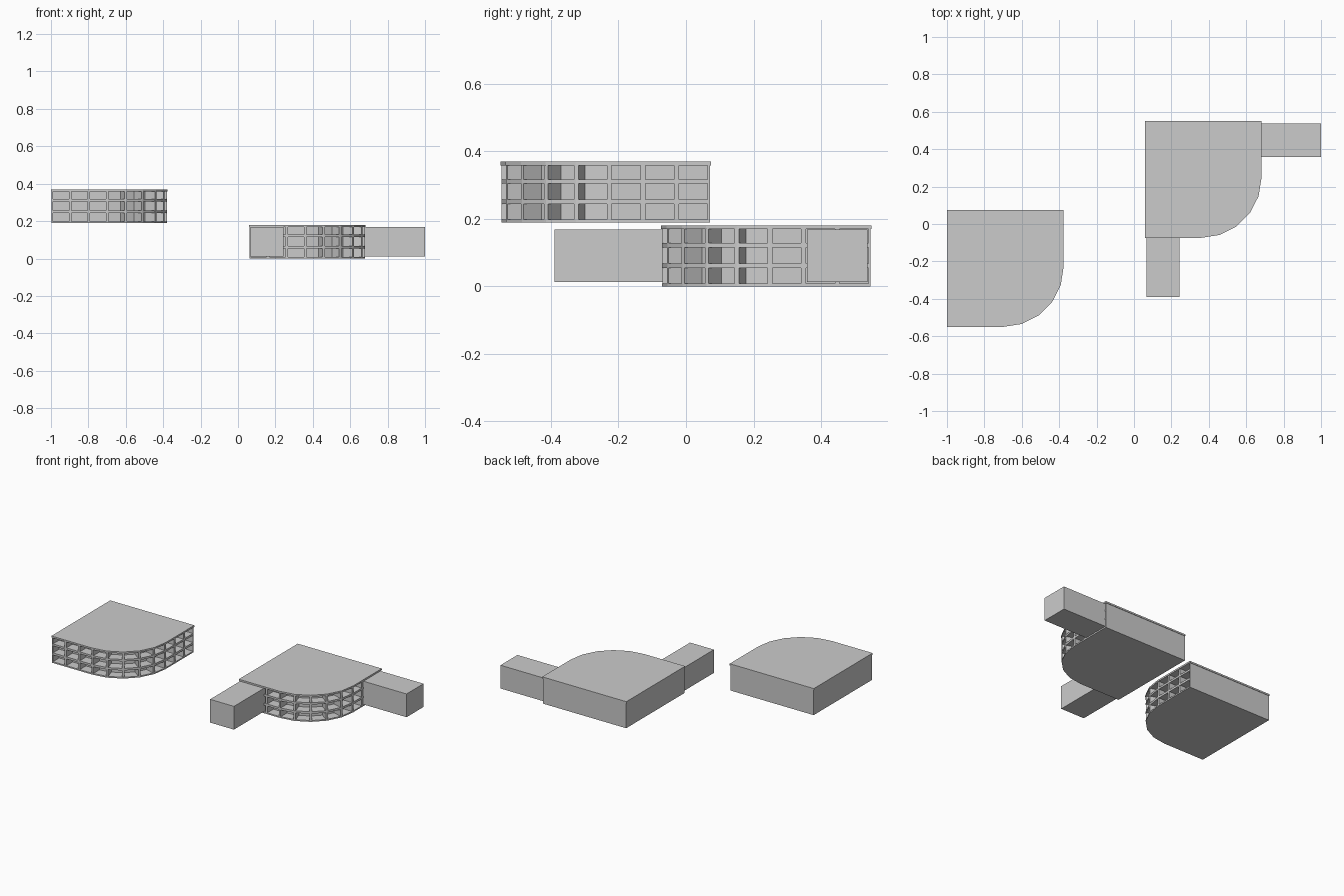
import bpy
import bmesh
from math import cos, sin, pi
from mathutils import Vector, Matrix

cube = bpy.data.objects.get("Cube")
if cube:
    bpy.data.objects.remove(cube, do_unlink=True)

STRAIGHT, RADIUS = 0.298, 0.32     # straight facade run and corner radius
SIZE = STRAIGHT + RADIUS
BAYS, ARC = 3, 5                   # window bays per straight run and on the curve
DEPTH, FIN = 0.065, 0.014          # window recess depth, fin thickness
HEIGHT, ROOF_Z, LIP = 0.18, 0.169, 0.003

grey = bpy.data.materials.new("light grey")
grey.use_nodes = True
grey.diffuse_color = (0.6, 0.6, 0.6, 1)
grey.node_tree.nodes["Principled BSDF"].inputs["Base Color"].default_value = (0.6, 0.6, 0.6, 1)


def make_object(name, bm, location=(0, 0, 0)):
    bmesh.ops.recalc_face_normals(bm, faces=bm.faces)
    mesh = bpy.data.meshes.new(name)
    bm.to_mesh(mesh)
    bm.free()
    mesh.materials.append(grey)
    obj = bpy.data.objects.new(name, mesh)
    obj.location = location
    bpy.context.collection.objects.link(obj)
    return obj


def add_box(bm, low, high, matrix=Matrix()):
    low, high = Vector(low), Vector(high)
    scale = Matrix.Diagonal((high - low).to_4d())
    scale[3][3] = 1
    bmesh.ops.create_cube(bm, size=1, matrix=matrix @ Matrix.Translation((low + high) / 2) @ scale)


def add_prism(bm, points, z0, z1):
    face = bm.faces.new([bm.verts.new((x, y, z0)) for x, y in points])
    result = bmesh.ops.extrude_face_region(bm, geom=[face], use_keep_orig=True)
    top = [v for v in result["geom"] if isinstance(v, bmesh.types.BMVert)]
    bmesh.ops.translate(bm, verts=top, vec=(0, 0, z1 - z0))


def outline(inset=0, back=0):
    """Square plan with one rounded corner; origin at the back corner."""
    r = RADIUS - inset
    points = [(-back, back), (SIZE - inset, back)]
    for i in range(ARC + 1):
        a = -i * pi / 2 / ARC
        points.append((STRAIGHT + r * cos(a), -STRAIGHT + r * sin(a)))
    return points + [(-back, -SIZE + inset)]


def fin_positions():
    """Fin centre on the facade and the direction it faces."""
    step = STRAIGHT / BAYS
    for i in range(BAYS):
        offset = max(i * step, FIN / 4)
        thick = FIN / 2 if i == 0 else FIN
        yield (SIZE, -offset), 0, thick
        yield (offset, -SIZE), -pi / 2, thick
    for i in range(ARC + 1):
        a = -i * pi / 2 / ARC
        yield (STRAIGHT + RADIUS * cos(a), -STRAIGHT + RADIUS * sin(a)), a, FIN


def build_block(name, location):
    # Solid core behind the windows
    bm = bmesh.new()
    add_prism(bm, outline(DEPTH), 0, ROOF_Z)
    make_object(name + "_core", bm, location)

    # Floor slabs reaching the facade line
    bm = bmesh.new()
    for z0, z1 in ((0, 0.009), (0.054, 0.068), (0.115, 0.128)):
        add_prism(bm, outline(), z0, z1)
    make_object(name + "_floor_slabs", bm, location)

    # Upright fins between the windows
    bm = bmesh.new()
    for (x, y), angle, thick in fin_positions():
        matrix = Matrix.Translation((x, y, 0)) @ Matrix.Rotation(angle, 4, "Z")
        add_box(bm, (-DEPTH - 0.005, -thick / 2, 0.002), (-0.001, thick / 2, ROOF_Z), matrix)
    make_object(name + "_window_fins", bm, location)

    # Roof plate with a slight overhang
    bm = bmesh.new()
    add_prism(bm, outline(-LIP, LIP), ROOF_Z, HEIGHT)
    make_object(name + "_roof", bm, location)


build_block("upper_block", (-0.997, 0.071, 0.189))
build_block("lower_block", (0.061, 0.547, 0))

# Plain wings running out from the lower block
for name, low, high in (
    ("side_wing", (0.62, 0.358, 0.012), (1, 0.538, 0.168)),
    ("front_wing", (0.066, -0.39, 0.012), (0.243, -0.01, 0.168)),
):
    bm = bmesh.new()
    add_box(bm, low, high)
    make_object(name, bm)
